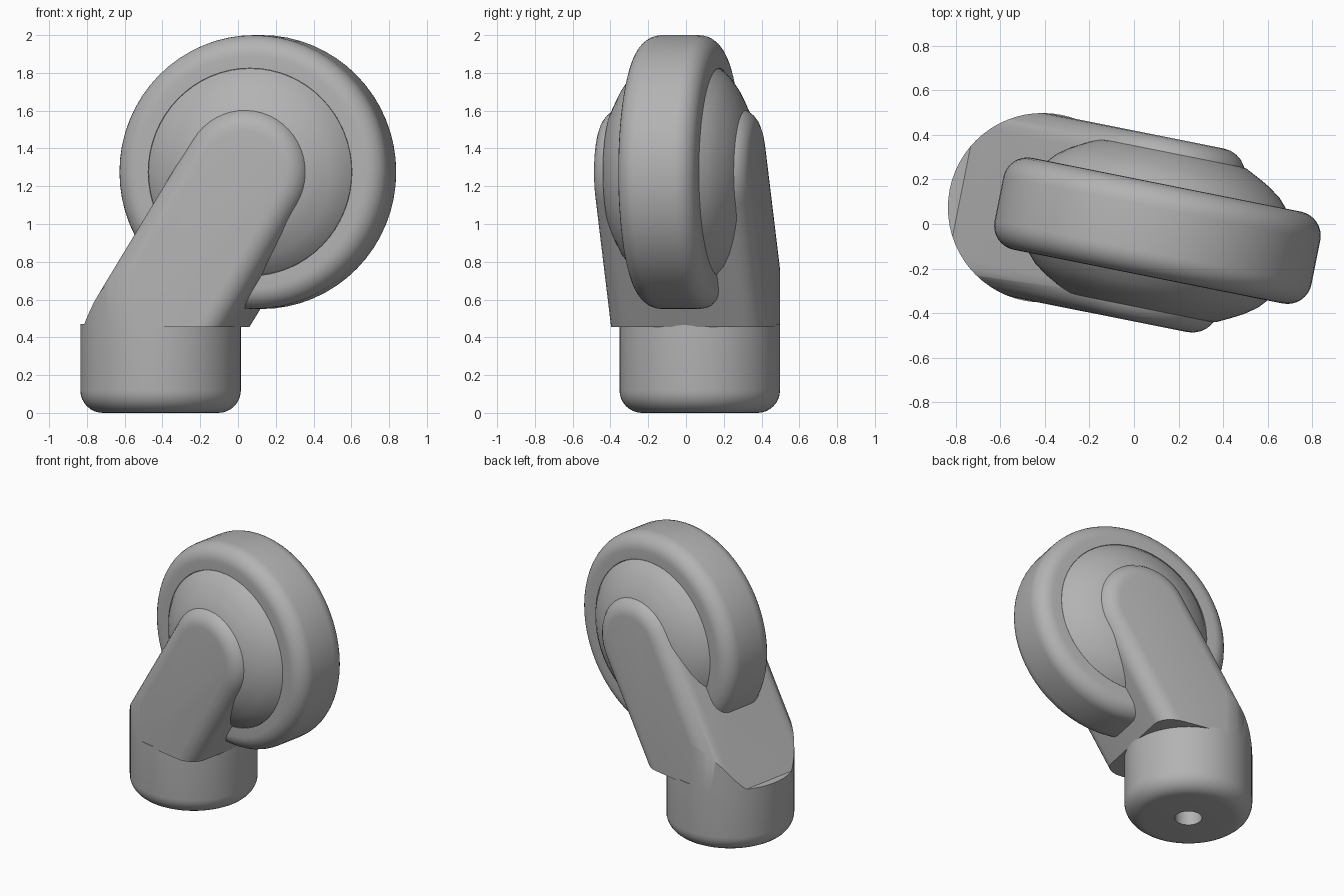
import bpy, bmesh, math
from mathutils import Matrix, Vector

if "Cube" in bpy.data.objects:
    bpy.data.objects.remove(bpy.data.objects["Cube"], do_unlink=True)

grey = bpy.data.materials.new("light_grey")
grey.use_nodes = True
colour = (0.45, 0.45, 0.45, 1)
grey.diffuse_color = colour
grey.node_tree.nodes["Principled BSDF"].inputs["Base Color"].default_value = colour

# The fork is turned about z; parts are built with the wheel axle along local y
PLACE = Matrix.Translation((0.105, -0.03, 0)) @ Matrix.Rotation(math.radians(-11.3), 4, 'Z')
AXLE = Vector((0, 0, 1.275))
BASE_X, BASE_R = -0.525, 0.425
ARM_R, ARM_HALF = 0.34, 0.42


def finish(name, bm):
    bmesh.ops.recalc_face_normals(bm, faces=bm.faces)
    me = bpy.data.meshes.new(name)
    bm.to_mesh(me)
    bm.free()
    ob = bpy.data.objects.new(name, me)
    bpy.context.collection.objects.link(ob)
    me.materials.append(grey)
    ob.matrix_world = PLACE
    return ob


def smooth(ob):
    bpy.ops.object.select_all(action='DESELECT')
    ob.select_set(True)
    bpy.context.view_layer.objects.active = ob
    bpy.ops.object.shade_smooth_by_angle(angle=math.radians(35))


def arc(cx, cy, r, a0, a1, n):
    angles = [math.radians(a0 + (a1 - a0) * i / n) for i in range(n + 1)]
    return [(cx + r * math.cos(a), cy + r * math.sin(a)) for a in angles]


def lathe(name, profile, matrix, steps=64):
    """Spin (radius, height) points about z, then place by matrix."""
    bm = bmesh.new()
    vs = [bm.verts.new((r, 0, h)) for r, h in profile]
    es = [bm.edges.new(p) for p in zip(vs, vs[1:])]
    bmesh.ops.spin(bm, geom=vs + es, cent=(0, 0, 0), axis=(0, 0, 1),
                   angle=math.tau, steps=steps)
    bmesh.ops.remove_doubles(bm, verts=bm.verts, dist=1e-4)
    bm.transform(matrix)
    ob = finish(name, bm)
    smooth(ob)
    return ob


def prism(points, shift):
    bm = bmesh.new()
    face = bm.faces.new([bm.verts.new(p) for p in points])
    out = bmesh.ops.extrude_face_region(bm, geom=[face])
    moved = [g for g in out["geom"] if isinstance(g, bmesh.types.BMVert)]
    bmesh.ops.translate(bm, verts=moved, vec=shift)
    bmesh.ops.recalc_face_normals(bm, faces=bm.faces)
    return bm


# Wheel with rounded tread corners
wheel_axis = Matrix.Translation(AXLE) @ Matrix.Rotation(math.radians(90), 4, 'X')
half = arc(0.615, 0.1, 0.11, 90, 0, 8)
side = [(0.0, 0.20), (0.55, 0.20), (0.55, 0.21)] + half
lathe("wheel", side + [(r, -h) for r, h in reversed(side)], wheel_axis)

# Domed hub cover on each side
dome = [(0.548, 0.15), (0.548, 0.208), (0.51, 0.25), (0.455, 0.29), (0.40, 0.32),
        (0.34, 0.35), (0.2, 0.385), (0, 0.40)]
for name, sign in (("front_hub", 1), ("back_hub", -1)):
    lathe(name, [(r, sign * h) for r, h in dome], wheel_axis)

# Round base with a blind stem hole in its underside
lathe("base", [(0, 0.28), (0.09, 0.28), (0.09, 0.0)]
      + arc(BASE_R - 0.12, 0.12, 0.12, -90, 0, 8)
      + [(BASE_R, 0.47), (0, 0.47)], Matrix.Translation((BASE_X, 0, 0)))

# Slanted fork: a round-ended bar outline extruded across, with filleted rims
down = Vector((-0.525, 0, -0.851)).normalized()
tilt = math.degrees(math.atan2(-down.z, -down.x))
outline = [AXLE + Vector((x, 0, z)) for x, z in arc(0, 0, ARM_R, tilt - 90, tilt + 90, 24)]
for p in (outline[-1], outline[0]):
    outline.append(p + down * (p.z / -down.z))
bm = prism([p - Vector((0, ARM_HALF, 0)) for p in outline], (0, 2 * ARM_HALF, 0))
rims = [e for e in bm.edges if abs(e.verts[0].co.y - e.verts[1].co.y) < 1e-5]
bmesh.ops.bevel(bm, geom=rims, offset=0.12, segments=6, profile=0.5, affect='EDGES')
fork = finish("fork", bm)

# Plan outline that rounds the heel of the fork and trims its underside
plan = arc(BASE_X, 0, BASE_R, 90, 270, 32) + [(0.9, -BASE_R), (0.9, BASE_R)]
trim = finish("fork_trim", prism([(x, y, 0.455) for x, y in plan], (0, 0, 1.4)))
trim.hide_render = True

mod = fork.modifiers.new("trim", 'BOOLEAN')
mod.operation, mod.solver, mod.object = 'INTERSECT', 'EXACT', trim
bpy.context.view_layer.objects.active = fork
bpy.ops.object.modifier_apply(modifier=mod.name)
bpy.data.objects.remove(trim, do_unlink=True)
smooth(fork)
